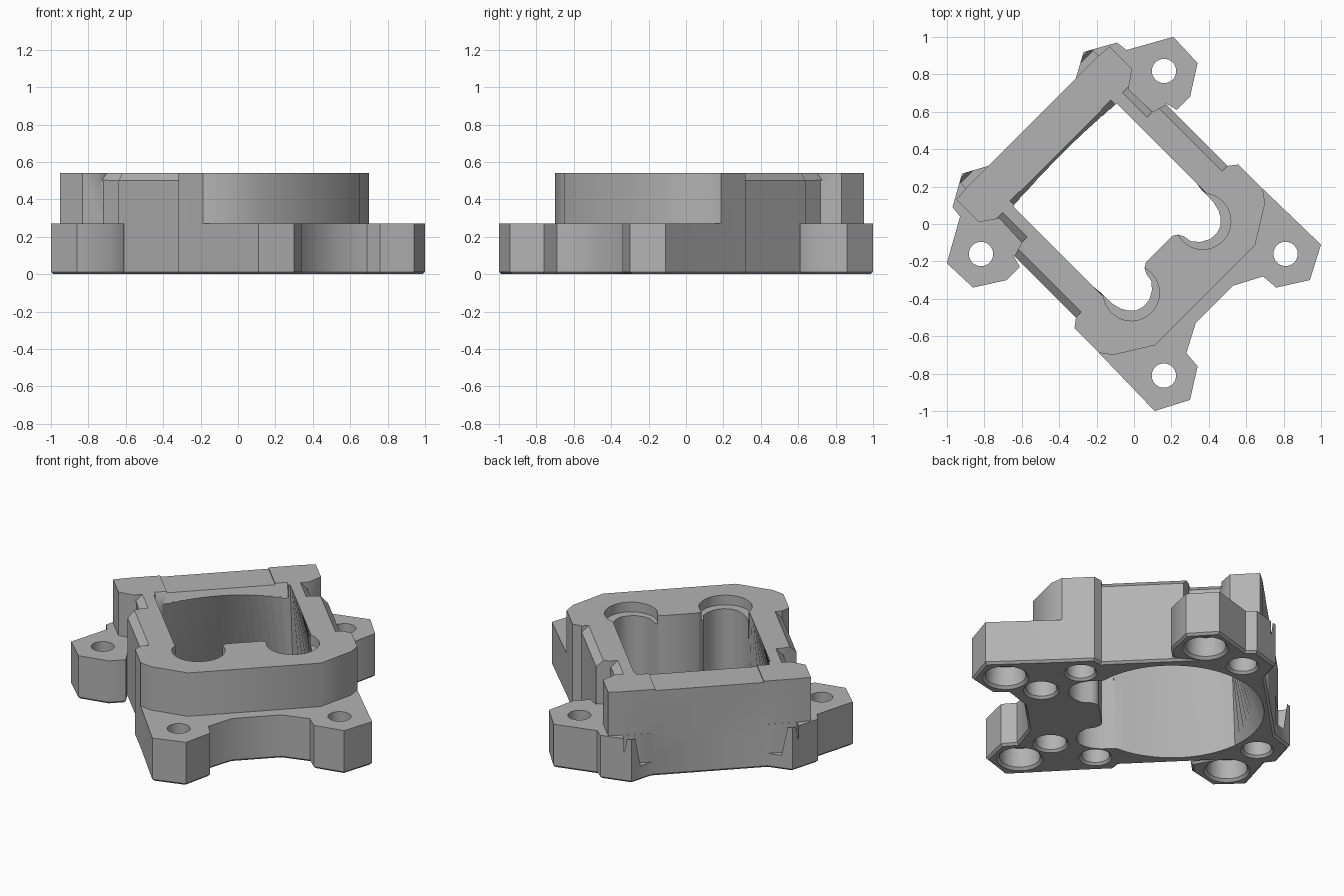
import bpy, bmesh, math
from mathutils import Matrix

if "Cube" in bpy.data.objects:
    bpy.data.objects.remove(bpy.data.objects["Cube"])

grey = bpy.data.materials.new("matte_grey")
grey.use_nodes = True
GREY = (0.45, 0.45, 0.45, 1)
grey.diffuse_color = GREY
grey.node_tree.nodes["Principled BSDF"].inputs["Base Color"].default_value = GREY

# Parts are drawn along a symmetry axis (u forward, v sideways) and turned at the end.


def mirrored(half):
    return half + [(u, -v) for u, v in reversed(half) if v > 0]


def box(u0, u1, v0, v1):
    return [(u0, v0), (u1, v0), (u1, v1), (u0, v1)]


def circle(u, v, r, n=40):
    return [(u + r * math.cos(math.tau * i / n), v + r * math.sin(math.tau * i / n)) for i in range(n)]


def loft(name, *rings, bevel=0):
    """Closed solid through (z, outline) rings; optional bevel on the lowest rim."""
    bm = bmesh.new()
    loops = [[bm.verts.new((u, v, z)) for u, v in outline] for z, outline in rings]
    for a, b in zip(loops, loops[1:]):
        for i in range(len(a)):
            j = (i + 1) % len(a)
            bm.faces.new((a[i], a[j], b[j], b[i]))
    bottom = bm.faces.new(loops[0][::-1])
    bm.faces.new(loops[-1])
    bmesh.ops.recalc_face_normals(bm, faces=bm.faces)
    if bevel:
        bmesh.ops.bevel(bm, geom=list(bottom.edges), offset=bevel, segments=1, affect="EDGES")
    mesh = bpy.data.meshes.new(name)
    bm.to_mesh(mesh)
    bm.free()
    ob = bpy.data.objects.new(name, mesh)
    bpy.context.collection.objects.link(ob)
    return ob


def combine(target, tool, operation="DIFFERENCE"):
    mod = target.modifiers.new("boolean", "BOOLEAN")
    mod.operation, mod.object, mod.solver = operation, tool, "EXACT"
    tool.hide_render = True
    bpy.context.view_layer.objects.active = target
    bpy.ops.object.modifier_apply(modifier=mod.name)
    bpy.data.objects.remove(tool)


TOP, STEP = 0.54, 0.27

# Flange with four mounting tabs and two rear clips
flange = mirrored([
    (.608, 0), (.608, .141), (.686, .29), (.778, .297), (.877, .453), (.785, .629),
    (.354, .62), (.17, .62), (.134, .573), (-.346, .573), (-.269, .594), (-.269, .693),
    (-.368, .849), (-.559, .856), (-.686, .629), (-.75, .622), (-.841, .46), (-.77, .33), (-.77, 0)])
housing = loft("mount_housing", (0, flange), (STEP, flange), bevel=0.013)

# Upper body
body = mirrored([
    (.537, 0), (.537, .38), (.417, .573), (.354, .62), (.17, .62), (.134, .573), (-.33, .573),
    (-.354, .495), (-.53, .488), (-.594, .58), (-.764, .58), (-.77, .5), (-.77, 0)])
combine(housing, loft("upper_body", (0.1, body), (TOP, body)), "UNION")

# Duct: round at the bottom, rectangular at the top
CENTRE, RADIUS = -.215, .52
BACK, FRONT, SIDE = -.52, .15, .39
corners = [math.atan2(v, u - CENTRE) % math.tau for u in (BACK, FRONT) for v in (-SIDE, SIDE)]
angles = sorted([math.tau * (i + .5) / 72 for i in range(72)] + corners)
round_end, square_end = [], []
for a in angles:
    c, s = math.cos(a), math.sin(a)
    reach = min((FRONT - CENTRE if c > 0 else CENTRE - BACK) / max(abs(c), 1e-6),
                SIDE / max(abs(s), 1e-6))
    limit = min(RADIUS, (FRONT - CENTRE) / c) if c > 0 else RADIUS
    round_end.append((CENTRE + limit * c, limit * s))
    square_end.append((CENTRE + reach * c, reach * s))
combine(housing, loft("duct_cutter", (-.002, round_end), (TOP + .002, square_end)))

# Front of the opening, with a central bump and two rounded lobes
opening = mirrored([
    (.19, 0), (.19, .1), (.205, .125), (.235, .142), (.283, .15), (.32, .185), (.345, .23),
    (.348, .28), (.335, .32), (.305, .35), (.27, .37), (.22, .383), (.15, .385), (-.1, .385), (-.1, 0)])
combine(housing, loft("lobe_cutter", (-.1, opening), (TOP + .1, opening)))

# Sloped back lip of the opening
combine(housing, loft("lip_cutter", (TOP - .1, box(-.515, -.3, -.38, .38)),
                      (TOP + .01, box(-.56, -.3, -.38, .38))))
# Slightly lower back rail
rail = box(-.9, -.5, -.31, .31)
combine(housing, loft("rail_cutter", (TOP - .008, rail), (TOP + .1, rail)))

for side in (1, -1):
    # Shallow seat around each lobe
    seat = circle(.25, side * .27, .15)
    combine(housing, loft("seat_cutter", (.48, seat), (TOP + .1, seat)))

    # Chamfers on the outer side rails
    for u0, u1, v in ((-.36, .134, .573), (-.54, -.354, .492)):
        combine(housing, loft("chamfer_cutter",
                              (TOP - .04, box(u0, u1, side * v, side * (v + .06))),
                              (TOP + .01, box(u0, u1, side * (v - .05), side * (v + .06)))))

    # Tab holes with wide tapered undersides
    for u, v in ((.686, .46), (-.465, .692)):
        v *= side
        combine(housing, loft("tab_hole_cutter", (-.01, circle(u, v, .14)), (.015, circle(u, v, .115)),
                              (.13, circle(u, v, .105)), (.131, circle(u, v, .065)),
                              (STEP + .1, circle(u, v, .065))))

    # Blind sockets underneath
    for u, v, r in ((.498, .302, .088), (.26, .478, .08), (-.655, .474, .08)):
        v *= side
        combine(housing, loft("socket_cutter", (-.01, circle(u, v, r + .022)),
                              (.014, circle(u, v, r)), (.12, circle(u, v, r))))

    # Notch between rear clip and wall
    combine(housing, loft("clip_cutter", (.09, box(-.81, -.771, side * .3, side * .5)),
                          (STEP + .02, box(-.83, -.771, side * .3, side * .5))))

# Turn into place, colour and shade
housing.data.transform(Matrix.Rotation(-math.pi / 4, 4, "Z"))
housing.data.materials.clear()
housing.data.materials.append(grey)
for face in housing.data.polygons:
    face.material_index = 0
bpy.ops.object.select_all(action="DESELECT")
housing.select_set(True)
bpy.context.view_layer.objects.active = housing
bpy.ops.object.shade_smooth_by_angle(angle=math.radians(35))
